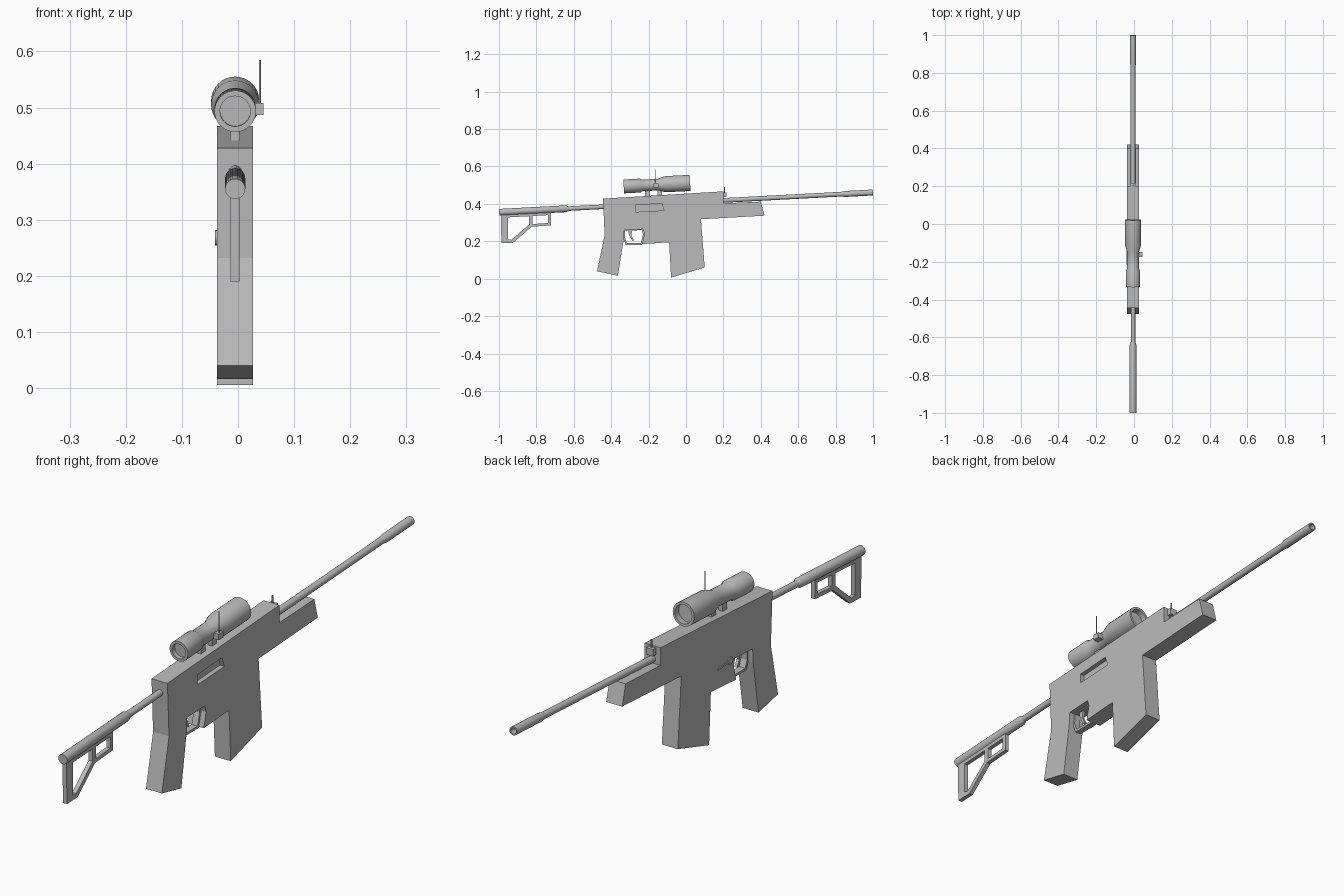
import bpy, bmesh, math
from mathutils import Vector

old = bpy.data.objects.get("Cube")
if old:
    bpy.data.objects.remove(old, do_unlink=True)

grey = bpy.data.materials.new("plain grey")
grey.use_nodes = True
grey.diffuse_color = (0.5, 0.5, 0.5, 1)
grey.node_tree.nodes["Principled BSDF"].inputs["Base Color"].default_value = (0.5, 0.5, 0.5, 1)

CX = -0.005      # middle plane of the model
SLOPE = 0.053    # every tube rises towards the muzzle


def finish(name, bm, smooth=False):
    bmesh.ops.recalc_face_normals(bm, faces=bm.faces)
    mesh = bpy.data.meshes.new(name)
    bm.to_mesh(mesh)
    bm.free()
    mesh.materials.append(grey)
    obj = bpy.data.objects.new(name, mesh)
    bpy.context.collection.objects.link(obj)
    if smooth:
        bpy.ops.object.select_all(action='DESELECT')
        obj.select_set(True)
        bpy.context.view_layer.objects.active = obj
        bpy.ops.object.shade_smooth_by_angle(angle=math.radians(35))
    return obj


def plate(name, outline, half, centre=CX):
    """Side outline of (y, z) points extruded across x."""
    bm = bmesh.new()
    face = bm.faces.new([bm.verts.new((centre - half, y, z)) for y, z in outline])
    side = bmesh.ops.extrude_face_region(bm, geom=[face])
    moved = [v for v in side["geom"] if isinstance(v, bmesh.types.BMVert)]
    bmesh.ops.translate(bm, verts=moved, vec=Vector((2 * half, 0, 0)))
    return finish(name, bm)


def box(name, y0, y1, z0, z1, half, centre=CX):
    return plate(name, [(y0, z0), (y1, z0), (y1, z1), (y0, z1)], half, centre)


def tube(name, profile, height, sides=24):
    """Lathe of (y, radius) points about the sloping axis."""
    bm = bmesh.new()
    rings = []
    for y, r in profile:
        ring = []
        for i in range(sides):
            a = 2 * math.pi * i / sides
            up = r * math.sin(a)
            ring.append(bm.verts.new((CX + r * math.cos(a), y - up * SLOPE, height + y * SLOPE + up)))
        rings.append(ring)
    for a, b in zip(rings, rings[1:]):
        for i in range(sides):
            j = (i + 1) % sides
            bm.faces.new((a[i], a[j], b[j], b[i]))
    bm.faces.new(rings[0])
    bm.faces.new(rings[-1])
    return finish(name, bm, True)


def rod(name, centre, radius, length, axis):
    """Straight cylinder along x or z."""
    bm = bmesh.new()
    bmesh.ops.create_cone(bm, cap_ends=True, segments=16, radius1=radius, radius2=radius, depth=length)
    if axis == "x":
        for v in bm.verts:
            v.co = Vector((v.co.z, v.co.x, v.co.y))
    bmesh.ops.translate(bm, verts=bm.verts, vec=Vector(centre))
    return finish(name, bm, True)


def cut(obj, cutter):
    mod = obj.modifiers.new("cut", 'BOOLEAN')
    mod.operation = 'DIFFERENCE'
    mod.solver = 'EXACT'
    mod.object = cutter
    graph = bpy.context.evaluated_depsgraph_get()
    mesh = bpy.data.meshes.new_from_object(obj.evaluated_get(graph))
    obj.modifiers.clear()
    obj.data = mesh
    bpy.data.objects.remove(cutter, do_unlink=True)


# Receiver, grip, magazine and fore end in one slab
body = plate("body", [
    (-0.444, 0.428), (0.2, 0.467), (0.2, 0.403), (0.4, 0.412), (0.42, 0.337),
    (0.08, 0.318), (0.1, 0.06), (-0.08, 0.006), (-0.09, 0.195), (-0.235, 0.185),
    (-0.222, 0.24), (-0.23, 0.265), (-0.33, 0.26), (-0.333, 0.21),
    (-0.364, 0.016), (-0.476, 0.04), (-0.435, 0.232)], 0.032)
# Port sunk into one side
cut(body, plate("port_cutter", [(-0.27, 0.393), (-0.13, 0.402), (-0.117, 0.365), (-0.27, 0.357)],
                0.02, 0.03))

# Trigger and guard
guard = plate("trigger_guard", [(-0.335, 0.262), (-0.222, 0.268), (-0.22, 0.235),
                                (-0.235, 0.181), (-0.322, 0.181), (-0.335, 0.215)], 0.012)
cut(guard, plate("guard_cutter", [(-0.325, 0.257), (-0.234, 0.26), (-0.23, 0.235),
                                  (-0.242, 0.19), (-0.316, 0.19), (-0.326, 0.217)], 0.05))
plate("trigger", [(-0.31, 0.262), (-0.288, 0.262), (-0.292, 0.23), (-0.278, 0.205),
                  (-0.285, 0.202), (-0.303, 0.228)], 0.005)

# Safety lever
rod("safety_pivot", (-0.037, -0.2, 0.268), 0.014, 0.008, "x")
plate("safety_lever", [(-0.195, 0.271), (-0.13, 0.266), (-0.13, 0.259), (-0.195, 0.263)],
      0.003, -0.037)

# Barrel and hollow muzzle
tube("barrel", [(0.15, 0.0125), (0.85, 0.0125)], 0.408)
tube("muzzle", [(0.83, 0.0125), (0.85, 0.0158), (0.999, 0.0158), (0.999, 0.011), (0.93, 0.011)], 0.408)

# Stock tubes and skeleton
tube("stock_rod", [(-0.65, 0.012), (-0.42, 0.012)], 0.408)
tube("stock_tube", [(-0.999, 0.018), (-0.64, 0.018), (-0.625, 0.012)], 0.408)
frame = plate("stock_frame", [(-0.99, 0.348), (-0.987, 0.19), (-0.925, 0.192), (-0.825, 0.278),
                              (-0.722, 0.285), (-0.722, 0.36)], 0.008)
cut(frame, plate("rear_cutter", [(-0.952, 0.328), (-0.953, 0.21), (-0.933, 0.208),
                                 (-0.84, 0.289), (-0.84, 0.334)], 0.05))
cut(frame, plate("front_cutter", [(-0.82, 0.335), (-0.82, 0.292), (-0.737, 0.298),
                                  (-0.737, 0.34)], 0.05))

# Scope with recessed lenses, mounts and side knob
tube("scope", [(-0.318, 0.027), (-0.333, 0.027), (-0.333, 0.037), (-0.245, 0.037), (-0.235, 0.031),
               (-0.15, 0.031), (-0.11, 0.043), (0.022, 0.043), (0.022, 0.034), (0.0, 0.034)],
     0.511, 32)
for name, y in (("rear_mount", -0.205), ("front_mount", -0.14)):
    box(name, y - 0.013, y + 0.013, 0.435, 0.48, 0.008)
box("side_knob", -0.175, -0.148, 0.487, 0.508, 0.012, 0.033)
rod("thin_post", (0.039, -0.165, 0.54), 0.0018, 0.09, "z")

# Front sight
box("sight_block", 0.195, 0.217, 0.437, 0.462, 0.014)
rod("sight_post", (CX, 0.205, 0.474), 0.003, 0.034, "z")
